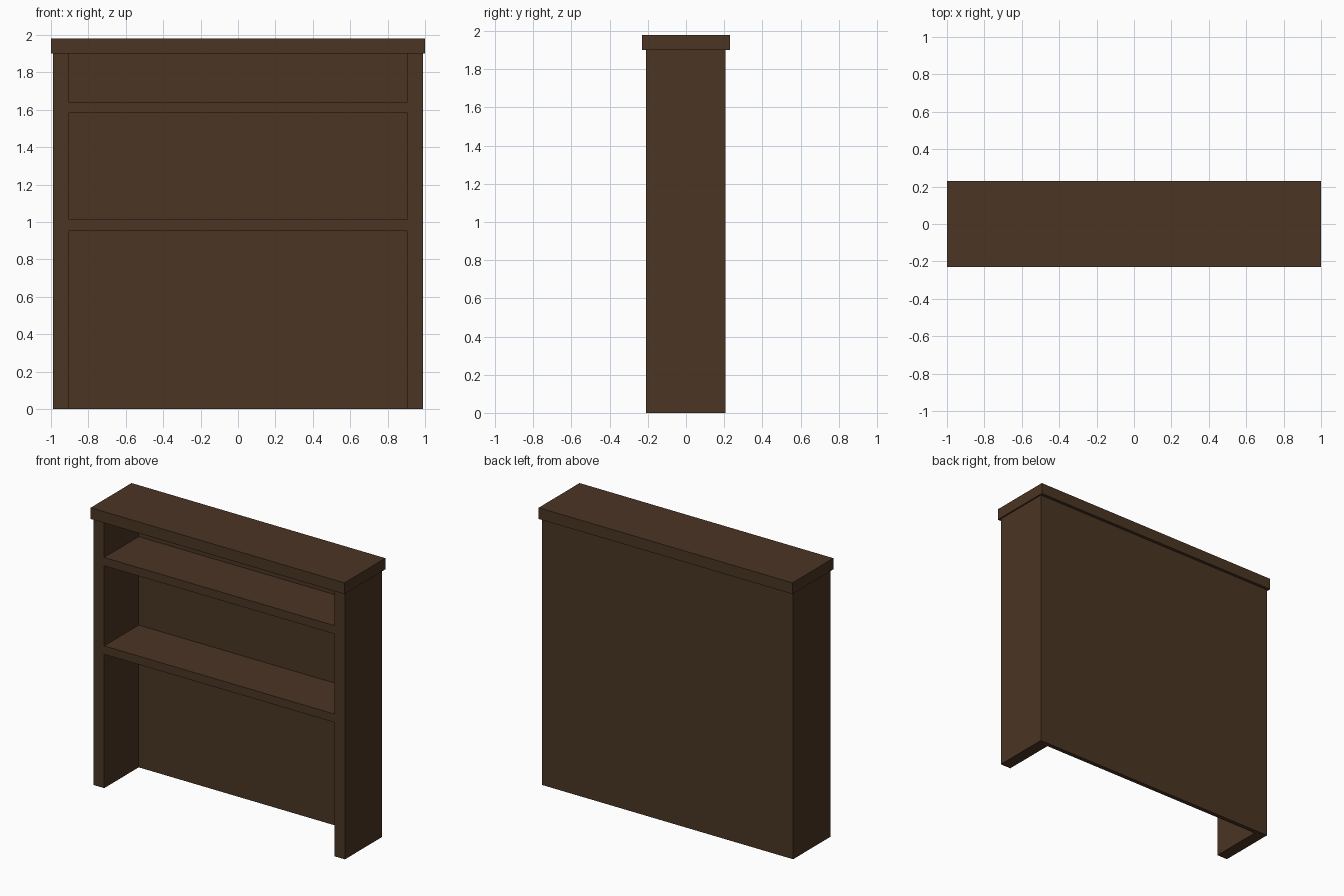
import bpy
import bmesh

cube = bpy.data.objects.get("Cube")
if cube:
    bpy.data.objects.remove(cube, do_unlink=True)

wood = bpy.data.materials.new("dark_brown_wood")
wood.use_nodes = True
colour = (0.069, 0.035, 0.017, 1)
wood.diffuse_color = colour
wood.node_tree.nodes["Principled BSDF"].inputs["Base Color"].default_value = colour


def board(name, low, high):
    """A flat-faced board between two opposite corners."""
    mesh = bpy.data.meshes.new(name)
    bm = bmesh.new()
    bmesh.ops.create_cube(bm, size=1)
    for v in bm.verts:
        v.co = [a if c < 0 else b for a, b, c in zip(low, high, v.co)]
    bm.to_mesh(mesh)
    bm.free()
    mesh.materials.append(wood)
    obj = bpy.data.objects.new(name, mesh)
    bpy.context.collection.objects.link(obj)
    return obj


OUTER, INNER = 0.99, 0.907       # side panel faces
FRONT, BACK = -0.21, 0.208       # carcass depth
TOP = 1.90                       # underside of the top board
PANEL = 0.03                     # back panel thickness

# Upright sides
board("left_side", (INNER, FRONT, 0), (OUTER, BACK, TOP))
board("right_side", (-OUTER, FRONT, 0), (-INNER, BACK, TOP))

# Back panel, flush with the rear of the sides
board("back_panel", (-INNER, BACK - PANEL, 0), (INNER, BACK, TOP))

# Shelves, flush with the front of the sides
for name, z in (("lower_shelf", 0.953), ("upper_shelf", 1.643 - 0.06)):
    board(name, (-INNER, FRONT, z), (INNER, BACK - PANEL, z + 0.06))

# Overhanging top board
board("top_board", (-1, -0.23, TOP), (1, 0.23, 1.98))
